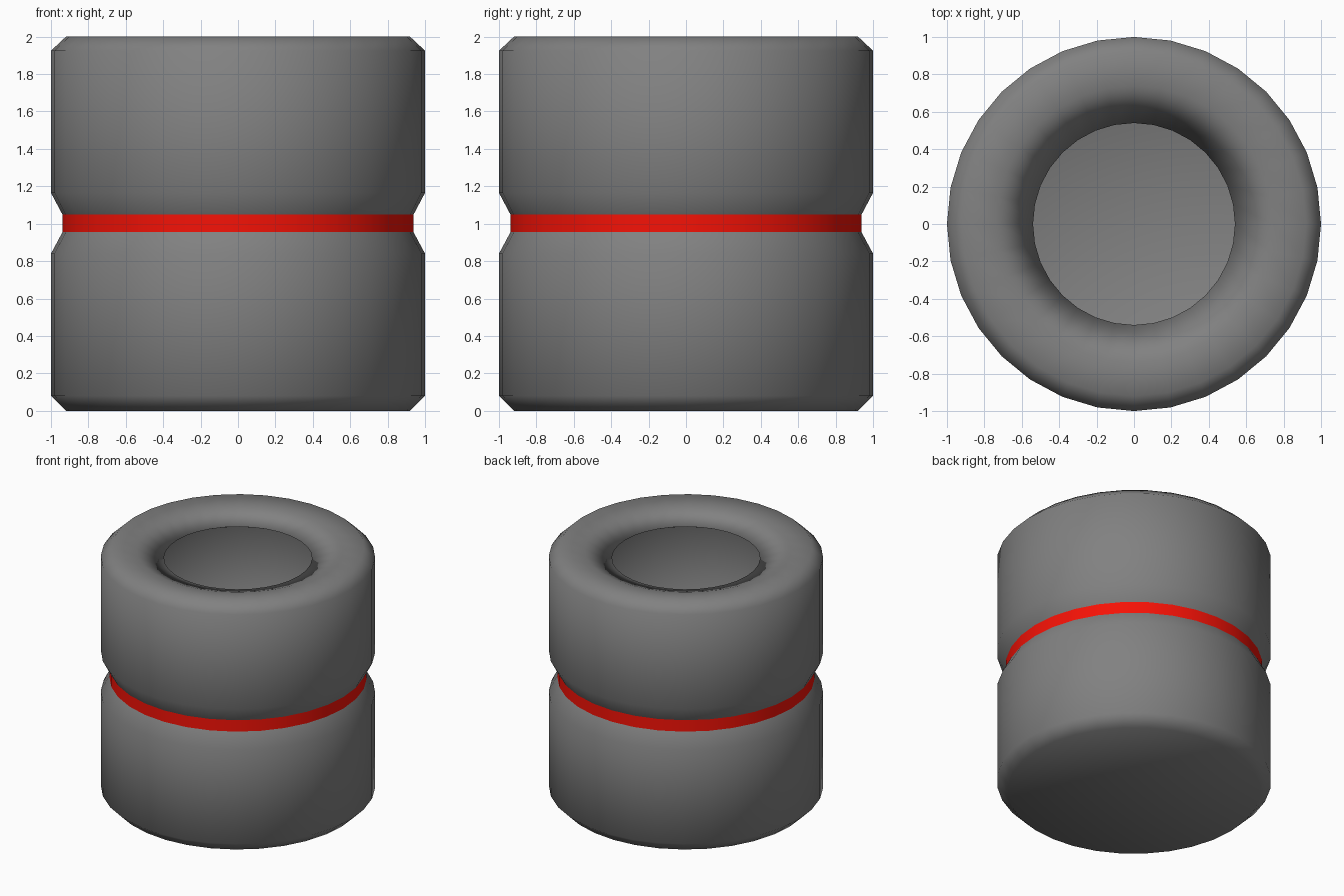
import bpy, bmesh, math

if "Cube" in bpy.data.objects:
    bpy.data.objects.remove(bpy.data.objects["Cube"])

SIDES = 32
CHARCOAL = (0.22, 0.22, 0.22, 1)
RED = (0.92, 0.006, 0.002, 1)


def lathe(name, profile, color):
    """Revolve a (radius, z) profile, listed bottom to top, around z."""
    bm = bmesh.new()
    rings = []
    for r, z in profile:
        if r == 0:
            rings.append([bm.verts.new((0, 0, z))] * SIDES)
        else:
            rings.append([bm.verts.new((r * math.cos(2 * math.pi * i / SIDES),
                                        r * math.sin(2 * math.pi * i / SIDES), z))
                          for i in range(SIDES)])
    for low, high in zip(rings, rings[1:]):
        for i in range(SIDES):
            j = (i + 1) % SIDES
            corners = dict.fromkeys((low[i], low[j], high[j], high[i]))
            bm.faces.new(list(corners)).smooth = True
    mesh = bpy.data.meshes.new(name)
    bm.to_mesh(mesh)
    bm.free()
    obj = bpy.data.objects.new(name, mesh)
    bpy.context.collection.objects.link(obj)
    mat = bpy.data.materials.new(name + "_paint")
    mat.diffuse_color = color
    mat.use_nodes = True
    mat.node_tree.nodes["Principled BSDF"].inputs["Base Color"].default_value = mat.diffuse_color
    mesh.materials.append(mat)
    return obj


# Lower shell: closed floor, chamfered foot, slope into the groove
lathe("lower_shell", [(0, 0), (0.92, 0), (1, 0.08), (1, 0.84), (0.938, 0.956)], CHARCOAL)

# Red band at the bottom of the groove
lathe("red_band", [(0.938, 0.956), (0.938, 1.048)], RED)

# Upper shell: slope out of the groove, chamfered rim, dished top with a
# thin rolled-under lip around the open mouth
lathe("upper_shell", [(0.938, 1.048), (1, 1.165), (1, 1.925), (0.92, 2),
                      (0.74, 1.985), (0.54, 1.915), (0.57, 1.90)], CHARCOAL)
